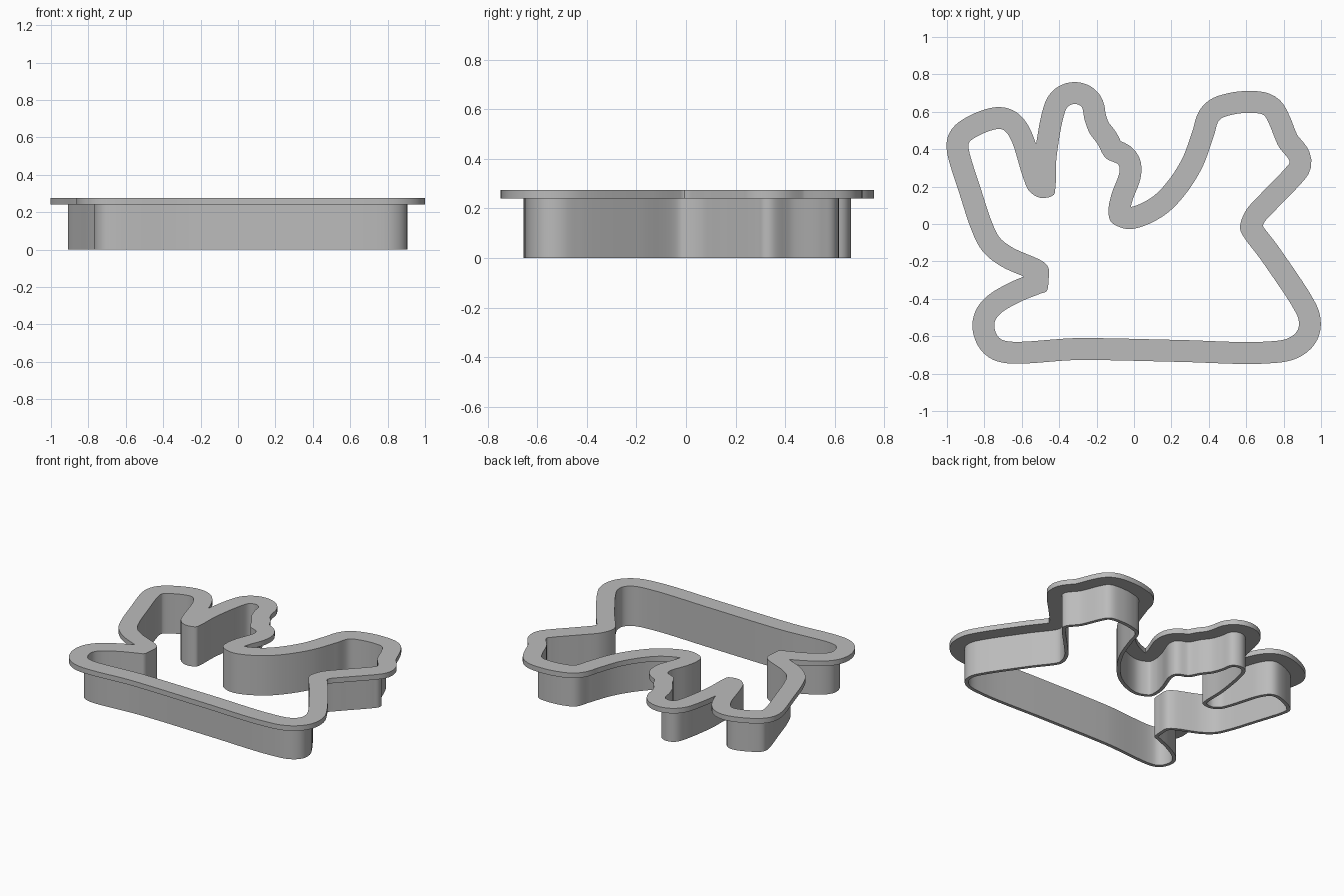
import bpy
import bmesh
import math
from mathutils import Vector

default_cube = bpy.data.objects.get("Cube")
if default_cube:
    bpy.data.objects.remove(default_cube, do_unlink=True)

# Main dimensions
TOP = 0.275
RIM_UNDERSIDE = 0.24
RIM_WIDTH = 0.117
WALL_THICKNESS = 0.023

# Inner edge of the cutter, clockwise from the front right-hand corner
OUTLINE = [
    (-.703, -.62), (-.74, -.577), (-.745, -.525), (-.715, -.48), (-.61, -.417),
    (-.505, -.374), (-.467, -.358), (-.457, -.3), (-.457, -.235), (-.484, -.203),
    (-.655, -.123), (-.72, -.07), (-.762, .016), (-.815, .176), (-.885, .412),
    (-.88, .438), (-.8, .487), (-.72, .508), (-.69, .497), (-.655, .444),
    (-.59, .24), (-.56, .176), (-.5, .14), (-.43, .155), (-.42, .198),
    (-.415, .347), (-.377, .572), (-.355, .626), (-.318, .642), (-.28, .626),
    (-.265, .56), (-.238, .487), (-.195, .428), (-.152, .353), (-.083, .316),
    (-.078, .278), (-.12, .16), (-.136, .08), (-.126, .016), (-.078, -.016),
    (-.02, -.027), (.067, -.005), (.18, .06), (.28, .166), (.366, .305),
    (.425, .465), (.457, .556), (.52, .583), (.612, .594), (.692, .583),
    (.72, .54), (.772, .417), (.832, .332), (.815, .305), (.682, .166),
    (.6, .075), (.57, .005), (.57, -.037), (.687, -.203), (.848, -.444),
    (.88, -.513), (.875, -.567), (.826, -.61), (.682, -.63), (.24, -.62),
    (-.29, -.61),
]


def smooth_closed(points, step=0.013, least=6):
    """Centripetal spline through a closed list of points."""
    pts = [Vector(p) for p in points]
    count = len(pts)
    result = []
    for i in range(count):
        quad = [pts[(i + k - 1) % count] for k in range(4)]
        knots = [0.0]
        for a, b in zip(quad, quad[1:]):
            knots.append(knots[-1] + math.sqrt((b - a).length))
        samples = max(least, math.ceil((quad[2] - quad[1]).length / step))
        for s in range(samples):
            t = knots[1] + (knots[2] - knots[1]) * s / samples
            level = quad
            for span in (1, 2, 3):
                nxt = []
                for k in range(len(level) - 1):
                    # the last blend runs between the two middle knots
                    lo, hi = (k, k + span) if span < 3 else (1, 2)
                    f = (t - knots[lo]) / (knots[hi] - knots[lo])
                    nxt.append(level[k].lerp(level[k + 1], f))
                level = nxt
            result.append(level[0])
    return result


def offset_outward(loop, distance):
    """Offset a clockwise loop; points that would cross collapse to a crease."""
    count = len(loop)
    moved = []
    for i, p in enumerate(loop):
        along = (loop[(i + 1) % count] - loop[i - 1]).normalized()
        moved.append(p + Vector((-along.y, along.x)) * distance)
    limit = (distance * 0.985) ** 2
    keep = [all((p.x - q.x) ** 2 + (p.y - q.y) ** 2 >= limit for q in loop)
            for p in moved]
    i = 0
    while i < count:
        if keep[i]:
            i += 1
            continue
        end = i
        while end < count and not keep[end]:
            end += 1
        crease = (moved[i - 1] + moved[end % count]) / 2
        for k in range(i, end):
            moved[k] = crease
        i = end
    return moved


def loft_ring(name, sections, material):
    """Join same-length loops, each at its own height, into a closed ring."""
    bm = bmesh.new()
    rings = [[bm.verts.new((p.x, p.y, z)) for p in loop] for loop, z in sections]
    for r, ring in enumerate(rings):
        following = rings[(r + 1) % len(rings)]
        for i in range(len(ring)):
            j = (i + 1) % len(ring)
            bm.faces.new((ring[i], ring[j], following[j], following[i]))
    bmesh.ops.remove_doubles(bm, verts=bm.verts, dist=0.0002)
    bmesh.ops.recalc_face_normals(bm, faces=bm.faces)
    mesh = bpy.data.meshes.new(name)
    bm.to_mesh(mesh)
    bm.free()
    mesh.materials.append(material)
    obj = bpy.data.objects.new(name, mesh)
    bpy.context.collection.objects.link(obj)
    return obj


# Single grey material
grey = bpy.data.materials.new("plain grey")
grey.use_nodes = True
grey.diffuse_color = (0.5, 0.5, 0.5, 1)
grey.node_tree.nodes["Principled BSDF"].inputs["Base Color"].default_value = grey.diffuse_color

# Thin cutting wall with a flat grip rim around its top
inner = smooth_closed(OUTLINE)
wall = offset_outward(inner, WALL_THICKNESS)
rim = offset_outward(inner, RIM_WIDTH)
cutter = loft_ring("cutter_wall_and_rim", [
    (inner, 0), (inner, TOP), (rim, TOP),
    (rim, RIM_UNDERSIDE), (wall, RIM_UNDERSIDE), (wall, 0),
], grey)

# Smooth curves with crisp rim edges
bpy.ops.object.select_all(action='DESELECT')
cutter.select_set(True)
bpy.context.view_layer.objects.active = cutter
bpy.ops.object.shade_smooth_by_angle(angle=math.radians(30))
